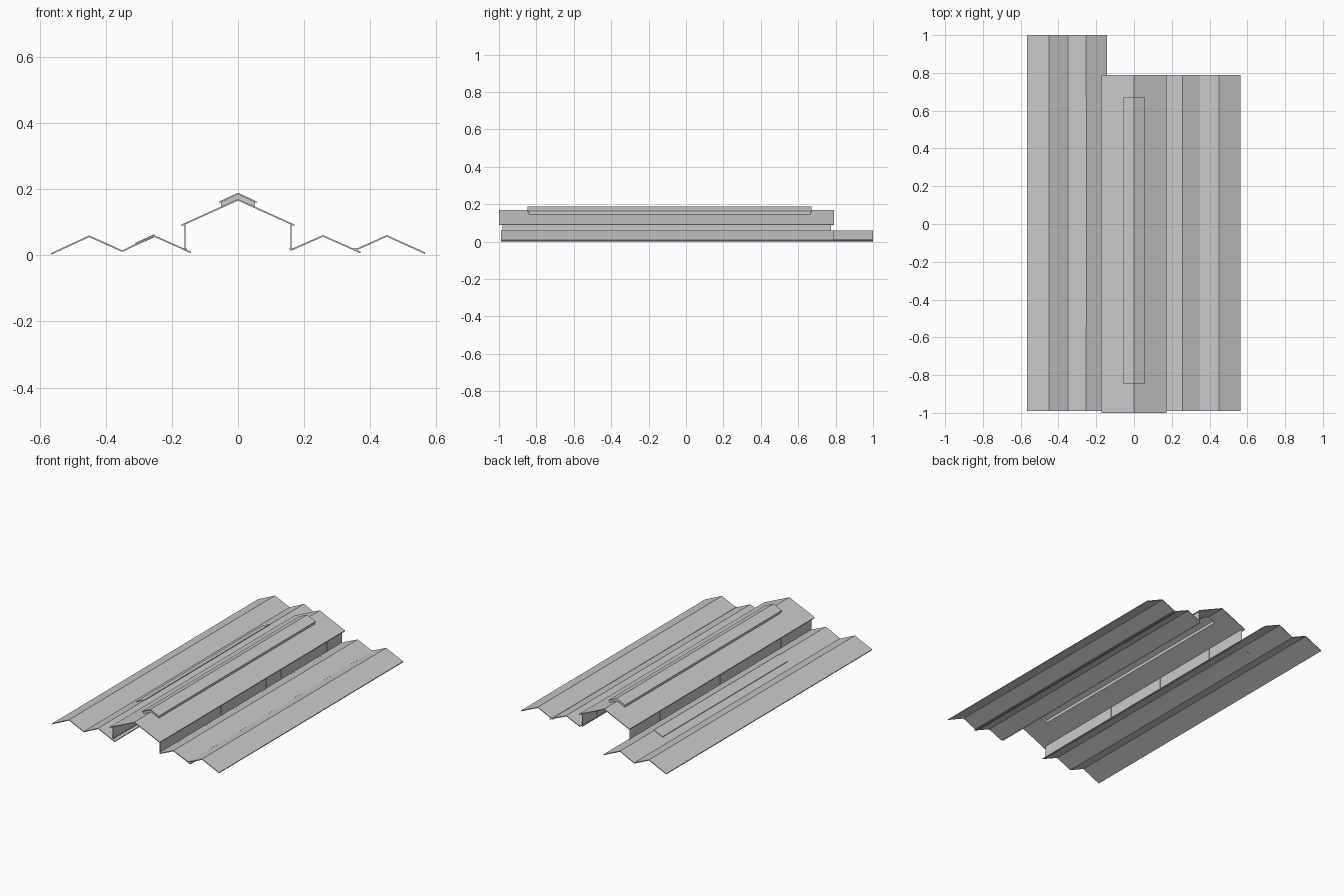
import bpy, bmesh

if "Cube" in bpy.data.objects:
    bpy.data.objects.remove(bpy.data.objects["Cube"])

T = 0.005  # sheet thickness


def sheet(name, top, y0, y1, t=T):
    """Extrude an open (x, z) roof profile along y, with vertical thickness t."""
    bm = bmesh.new()
    outline = list(top) + [(x, z - t) for x, z in reversed(top)]
    n, m = len(outline), len(top)
    a = [bm.verts.new((x, y0, z)) for x, z in outline]
    b = [bm.verts.new((x, y1, z)) for x, z in outline]
    for i in range(n):
        j = (i + 1) % n
        bm.faces.new((a[i], a[j], b[j], b[i]))
    for i in range(m - 1):
        for r in (a, b):
            bm.faces.new((r[i], r[i + 1], r[n - 2 - i], r[n - 1 - i]))
    bmesh.ops.recalc_face_normals(bm, faces=bm.faces)
    me = bpy.data.meshes.new(name)
    bm.to_mesh(me)
    bm.free()
    ob = bpy.data.objects.new(name, me)
    bpy.context.collection.objects.link(ob)
    return ob


def box(name, x0, x1, y0, y1, z0, z1):
    return sheet(name, [(x0, z1), (x1, z1)], y0, y1, z1 - z0)


# Low roofs on the left: two joined gables, the full length
sheet("left_low_roof", [(-0.566, 0.006), (-0.45, 0.06), (-0.35, 0.015),
                        (-0.254, 0.061), (-0.142, 0.011)], -0.99, 1.0)
# Skylight strip lying on the left slope of the inner gable
sheet("left_skylight", [(-0.31, 0.038), (-0.252, 0.064)], -0.54, 0.67, 0.009)

# Low roofs on the right: two overlapping gables and their valley gutter
sheet("right_inner_roof", [(0.166, 0.021), (0.257, 0.061), (0.37, 0.011)], -0.99, 0.79)
sheet("right_outer_roof", [(0.35, 0.016), (0.45, 0.061), (0.565, 0.009)], -0.99, 0.79)
box("right_valley_gutter", 0.35, 0.363, -0.99, 0.79, 0.017, 0.022)

# Tall central roof with an open slot under the ridge monitor
Y0, Y1, S0, S1 = -1.0, 0.79, -0.84, 0.665
EAVE, RIDGE, W, SLOT = 0.093, 0.170, 0.171, 0.047
zs = RIDGE - (RIDGE - EAVE) * SLOT / W
for name, a, b in (("front", Y0, S0), ("back", S1, Y1)):
    sheet("main_roof_" + name, [(-W, EAVE), (0, RIDGE), (W, EAVE)], a, b)
for name, s in (("left", -1), ("right", 1)):
    sheet("main_roof_slope_" + name, [(s * W, EAVE), (s * SLOT, zs)], S0, S1)
    # Ridge monitor side walls and cap lip
    box("monitor_wall_" + name, *sorted((s * SLOT, s * (SLOT + 0.005))),
        S0, S1, 0.146, 0.163)
    # Clerestory wall made of glazing panels with slim posts
    x, n = s * 0.16, 12
    step = (0.775 + 0.98) / n
    for i in range(n):
        y = -0.98 + i * step
        box(f"glazing_{name}_{i}", x - 0.001, x + 0.001, y, y + step, 0.013, 0.097)
        box(f"post_{name}_{i}", x - 0.002, x + 0.002, y - 0.002, y + 0.002, 0.013, 0.096)
    # Flashing at the foot of the wall
    box("wall_flashing_" + name, *sorted((s * 0.156, s * 0.168)), -0.98, 0.775, 0.018, 0.022)

# Ridge monitor cap and gable ends
sheet("monitor_cap", [(-0.056, 0.163), (0, 0.189), (0.056, 0.163)], -0.847, 0.67)
for name, a in (("front", S0), ("back", S1 - 0.003)):
    sheet("monitor_end_" + name, [(-0.05, 0.162), (0, 0.185), (0.05, 0.162)],
          a, a + 0.003, 0.018)
